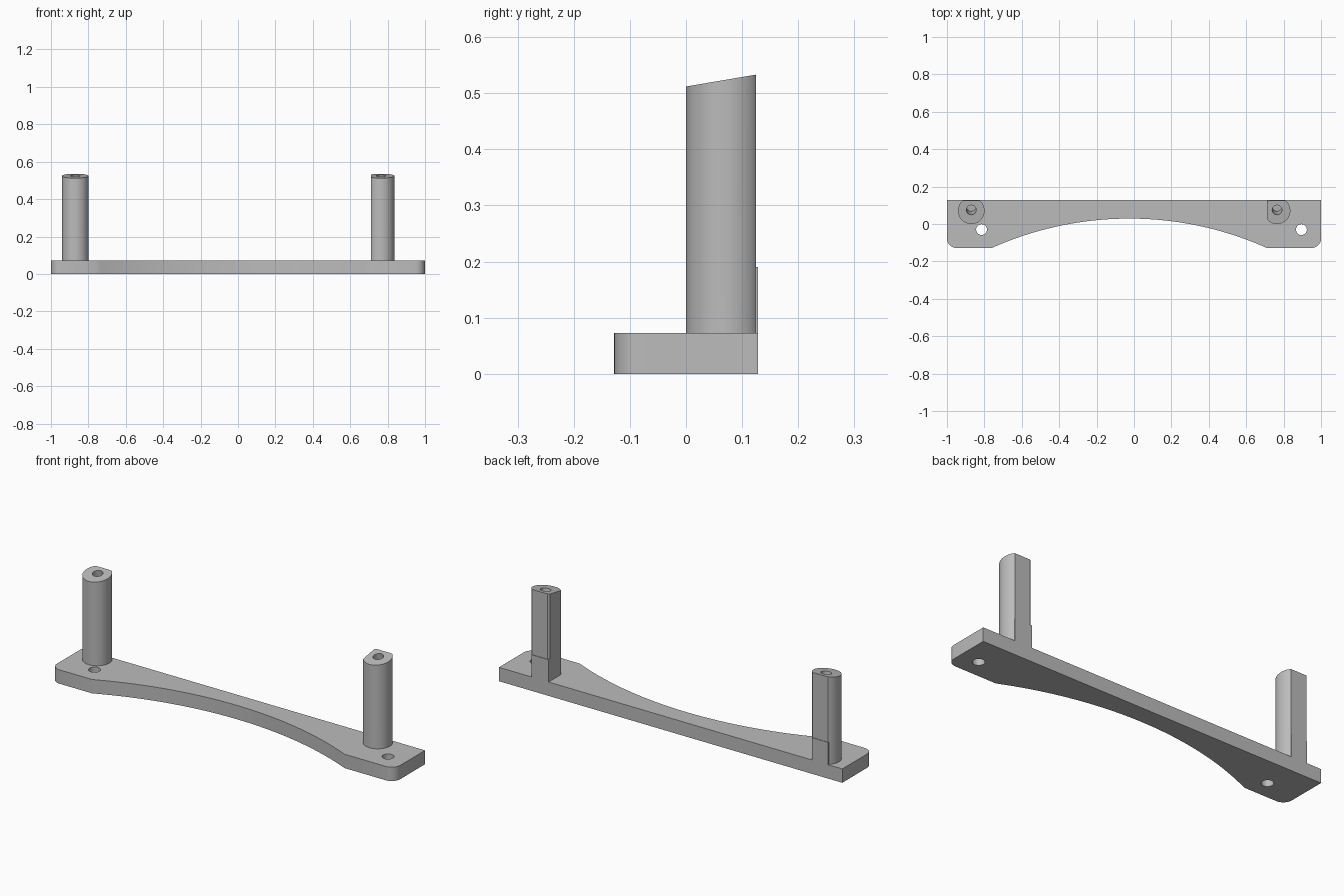
import bpy, bmesh, math
from mathutils import Matrix, Vector

cube = bpy.data.objects.get("Cube")
if cube:
    bpy.data.objects.remove(cube, do_unlink=True)

GREY = (0.5, 0.5, 0.5, 1.0)
grey = bpy.data.materials.new("plain grey")
grey.use_nodes = True
grey.diffuse_color = GREY
grey.node_tree.nodes["Principled BSDF"].inputs["Base Color"].default_value = GREY

HALF_DEPTH = 0.128
PLATE_TOP = 0.073
POST_R = 0.071
POST_Y = 0.071
POST_BACK = 0.125
SLOPE = 0.17


def top_height(y):
    return 0.512 + SLOPE * y


def prism(name, outline, bottom, top):
    """Extrude a plan outline; top is a function of y."""
    bm = bmesh.new()
    low = [bm.verts.new((x, y, bottom)) for x, y in outline]
    high = [bm.verts.new((x, y, top(y))) for x, y in outline]
    bm.faces.new(low)
    bm.faces.new(high)
    n = len(outline)
    for i in range(n):
        j = (i + 1) % n
        bm.faces.new((low[i], low[j], high[j], high[i]))
    bmesh.ops.recalc_face_normals(bm, faces=bm.faces)
    return make_object(name, bm)


def make_object(name, bm):
    mesh = bpy.data.meshes.new(name)
    bm.to_mesh(mesh)
    bm.free()
    mesh.materials.append(grey)
    obj = bpy.data.objects.new(name, mesh)
    bpy.context.collection.objects.link(obj)
    return obj


def arc(cx, cy, r, start, end, steps):
    angles = [math.radians(start + (end - start) * i / steps) for i in range(steps + 1)]
    return [(cx + r * math.cos(a), cy + r * math.sin(a)) for a in angles]


def drill(obj, centre, radius, depth, tilt=0.0):
    """Cut a round hole centred on a point and remove the cutter."""
    bm = bmesh.new()
    matrix = Matrix.Translation(Vector(centre)) @ Matrix.Rotation(tilt, 4, 'X')
    bmesh.ops.create_cone(bm, cap_ends=True, segments=32, radius1=radius,
                          radius2=radius, depth=depth, matrix=matrix)
    cutter = make_object("hole_cutter", bm)
    cutter.hide_render = True
    cut = obj.modifiers.new("hole", 'BOOLEAN')
    cut.operation = 'DIFFERENCE'
    cut.solver = 'EXACT'
    cut.object = cutter
    select(obj)
    bpy.ops.object.modifier_apply(modifier=cut.name)
    bpy.data.objects.remove(cutter, do_unlink=True)


def select(obj):
    bpy.ops.object.select_all(action='DESELECT')
    obj.select_set(True)
    bpy.context.view_layer.objects.active = obj


def smooth(obj):
    select(obj)
    bpy.ops.object.shade_smooth_by_angle(angle=math.radians(25))


# Base plate: square back corners, rounded front corners, arched front edge
corner = 0.05
chord, sag, arch_x = 0.735, 0.157, -0.025
arch_r = (chord ** 2 + sag ** 2) / (2 * sag)
spread = math.degrees(math.asin(chord / arch_r))
outline = [(1, HALF_DEPTH), (-1, HALF_DEPTH)]
outline += arc(-1 + corner, -HALF_DEPTH + corner, corner, 180, 270, 8)
outline += arc(arch_x, -HALF_DEPTH + sag - arch_r, arch_r, 90 + spread, 90 - spread, 48)
outline += arc(1 - corner, -HALF_DEPTH + corner, corner, 270, 360, 8)
plate = prism("base_plate", outline, 0, lambda y: PLATE_TOP)
for hole_x in (-0.815, 0.895):
    drill(plate, (hole_x, -0.03, PLATE_TOP / 2), 0.029, 0.3)
smooth(plate)

# Posts: round columns with a flat back, sloping top and blind screw hole
posts = (("right_post", -0.87, -1.0, -0.918, -0.825),
         ("left_post", 0.765, 0.711, 0.711, 0.811))
for name, px, min_x, foot_a, foot_b in posts:
    ring = arc(px, POST_Y, POST_R, 0, 360, 64)[:-1]
    ring = [(max(x, min_x), min(y, POST_BACK)) for x, y in ring]
    post = prism(name, ring, PLATE_TOP - 0.01, top_height)
    drill(post, (px, 0.075, top_height(0.075)), 0.026, 0.22, math.atan(SLOPE))
    smooth(post)

    # Foot block squaring off the back of the post
    foot = [(foot_a, 0.04), (foot_b, 0.04), (foot_b, HALF_DEPTH), (foot_a, HALF_DEPTH)]
    prism(name + "_foot", foot, PLATE_TOP - 0.01, lambda y: 0.19)
